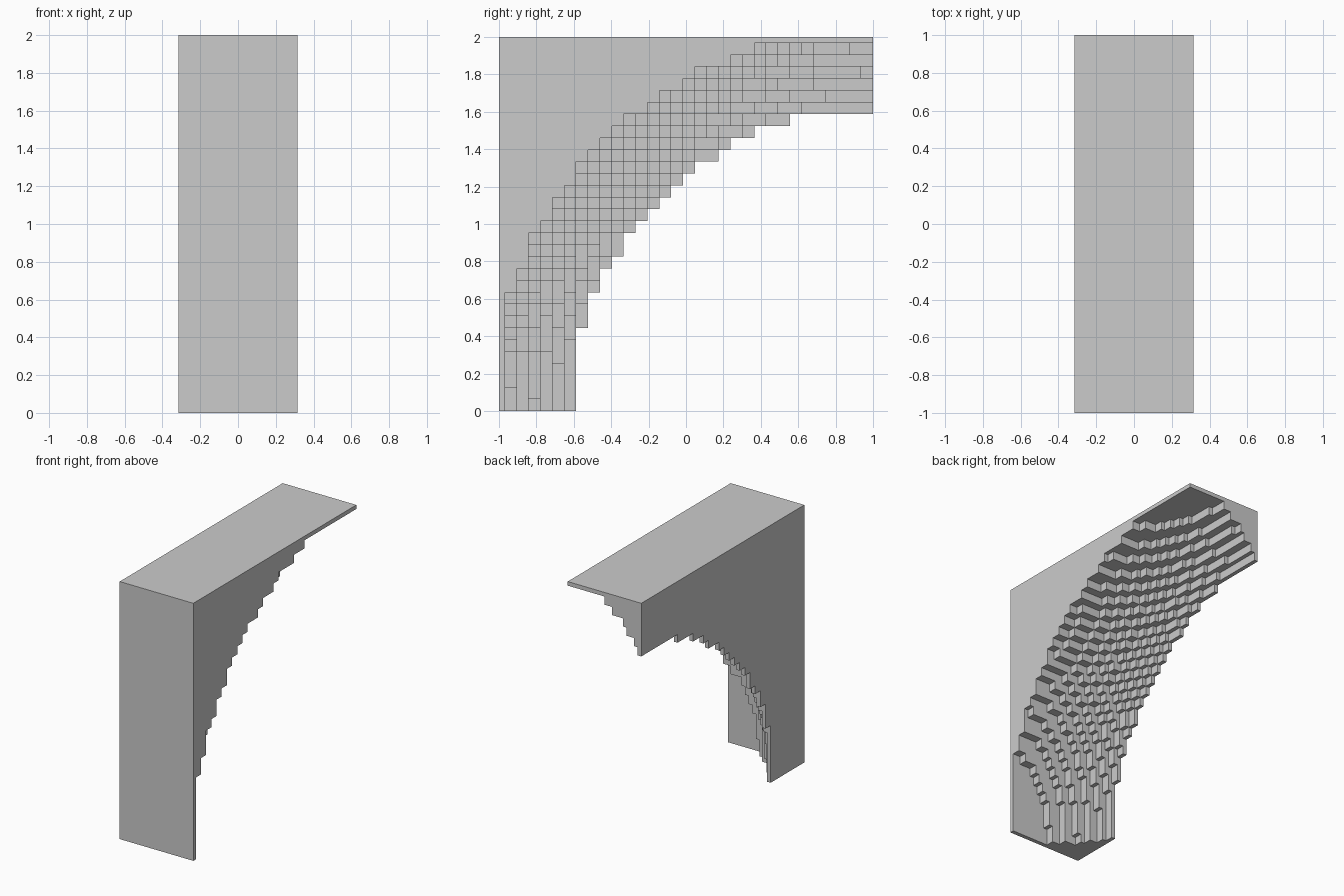
import bpy, bmesh, math

if "Cube" in bpy.data.objects:
    bpy.data.objects.remove(bpy.data.objects["Cube"])

CELLS = 32                # the last cell is the half-thick outer wall
STEP = 2 / 31.5           # block size along y and z
COLUMNS = 20              # thinner slices across the width
HALF = 0.316
SLICE = 2 * HALF / COLUMNS
RADIUS = 32               # spherical hollow, in blocks


def edge(i):
    return min(i, CELLS - 0.5) * STEP


def depth(u, w):
    """Slices left of the hollow's surface at one block (0 = empty)."""
    if not (0 <= u < CELLS and 0 <= w < CELLS):
        return 0
    if max(u, w) == CELLS - 1:
        return COLUMNS
    r2 = (u + 0.5) ** 2 + (w + 0.5) ** 2
    return sum(1 for k in range(COLUMNS) if r2 + (k + 0.5) ** 2 > RADIUS ** 2)


bm = bmesh.new()


def quad(points):
    bm.faces.new([bm.verts.new((-HALF + d * SLICE, 1 - edge(u), edge(w)))
                  for d, u, w in points])


# Stepped blocks: end faces plus the risers between neighbouring blocks
for u in range(CELLS):
    for w in range(CELLS):
        d = depth(u, w)
        if not d:
            continue
        ring = [(u, w), (u + 1, w), (u + 1, w + 1), (u, w + 1)]
        quad([(0, *p) for p in ring])
        quad([(d, *p) for p in reversed(ring)])
        for n, (du, dw) in enumerate([(0, -1), (1, 0), (0, 1), (-1, 0)]):
            low = depth(u + du, w + dw)
            if low < d:
                a, b = ring[n], ring[(n + 1) % 4]
                quad([(low, *b), (low, *a), (d, *a), (d, *b)])

# Weld the blocks and merge coplanar faces
bmesh.ops.remove_doubles(bm, verts=bm.verts, dist=0.0005)
# Orient each face outward: risers face the hollow or the outer walls
bm.normal_update()
left_faces = [f for f in bm.faces
              if all(abs(v.co.x + HALF) < 0.001 for v in f.verts)]
if left_faces[0].normal.x > 0:
    bmesh.ops.reverse_faces(bm, faces=bm.faces)
bmesh.ops.dissolve_limit(bm, angle_limit=math.radians(1),
                         verts=bm.verts, edges=bm.edges)

mesh = bpy.data.meshes.new("stepped_corner_vault")
bm.to_mesh(mesh)
bm.free()

grey = bpy.data.materials.new("plain_grey")
grey.use_nodes = True
colour = (0.6, 0.6, 0.6, 1)
grey.diffuse_color = colour
grey.node_tree.nodes["Principled BSDF"].inputs["Base Color"].default_value = colour
mesh.materials.append(grey)

vault = bpy.data.objects.new("stepped_corner_vault", mesh)
bpy.context.collection.objects.link(vault)
